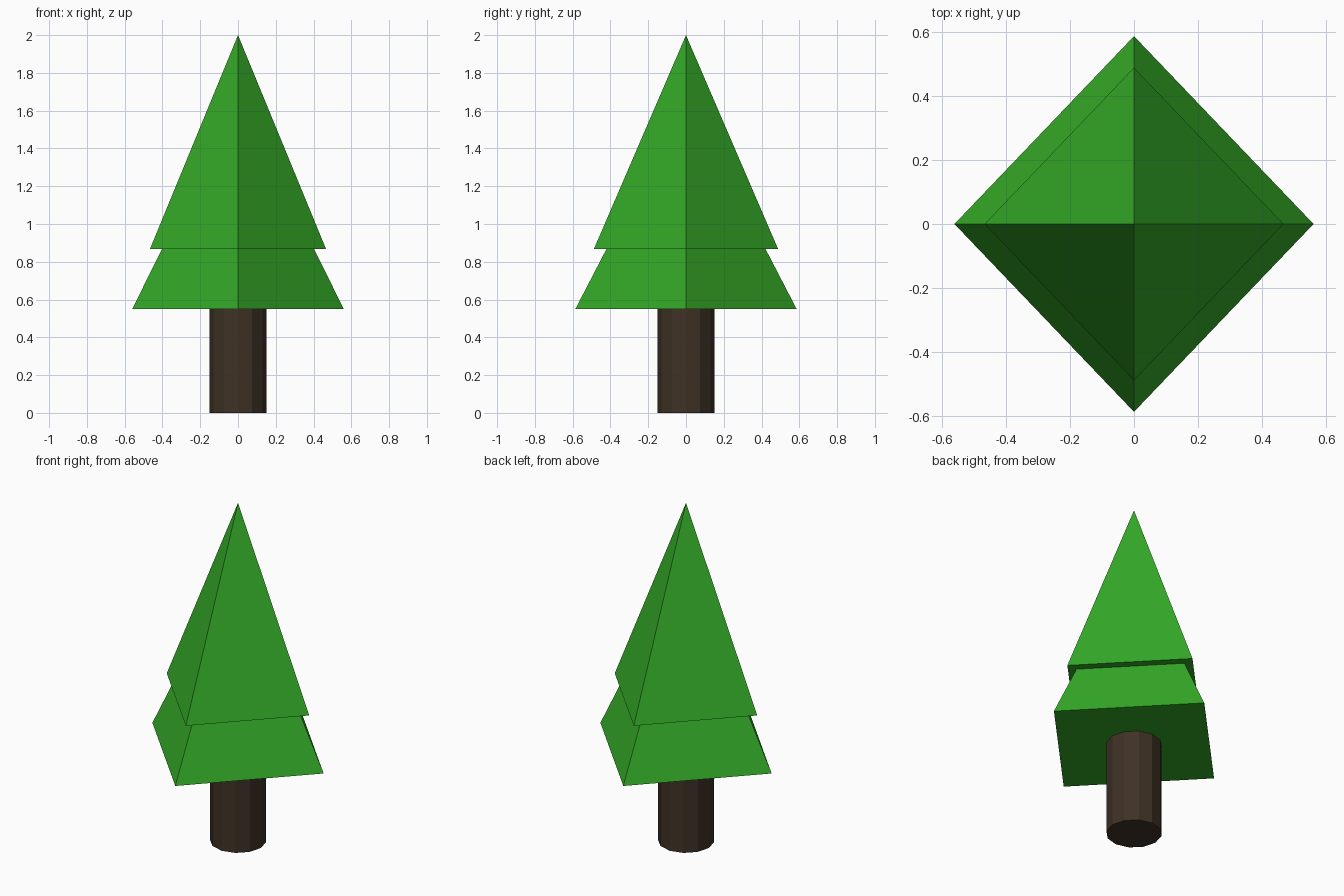
import bpy

if "Cube" in bpy.data.objects:
    bpy.data.objects.remove(bpy.data.objects["Cube"])


def material(name, color):
    m = bpy.data.materials.new(name)
    m.diffuse_color = (*color, 1)
    m.use_nodes = True
    m.node_tree.nodes["Principled BSDF"].inputs["Base Color"].default_value = m.diffuse_color
    return m


def cone(name, sides, r_bottom, r_top, z0, z1, mat, y_scale=1.0):
    bpy.ops.mesh.primitive_cone_add(vertices=sides, radius1=r_bottom, radius2=r_top,
                                    depth=z1 - z0, location=(0, 0, (z0 + z1) / 2))
    ob = bpy.context.object
    ob.name = name
    ob.scale.y = y_scale
    bpy.ops.object.transform_apply(location=False, rotation=False, scale=True)
    ob.data.materials.append(mat)
    return ob


bark = material("bark", (0.05, 0.032, 0.019))
needles = material("needles", (0.034, 0.40, 0.02))

# Twelve-sided trunk
cone("trunk", 12, 0.15, 0.15, 0.0, 0.56, bark)

# Two overlapping four-sided foliage tiers, slightly deeper than wide
cone("lower_foliage", 4, 0.56, 0.0, 0.55, 1.68, needles, 1.046)
cone("upper_foliage", 4, 0.466, 0.0, 0.868, 2.0, needles, 1.046)
